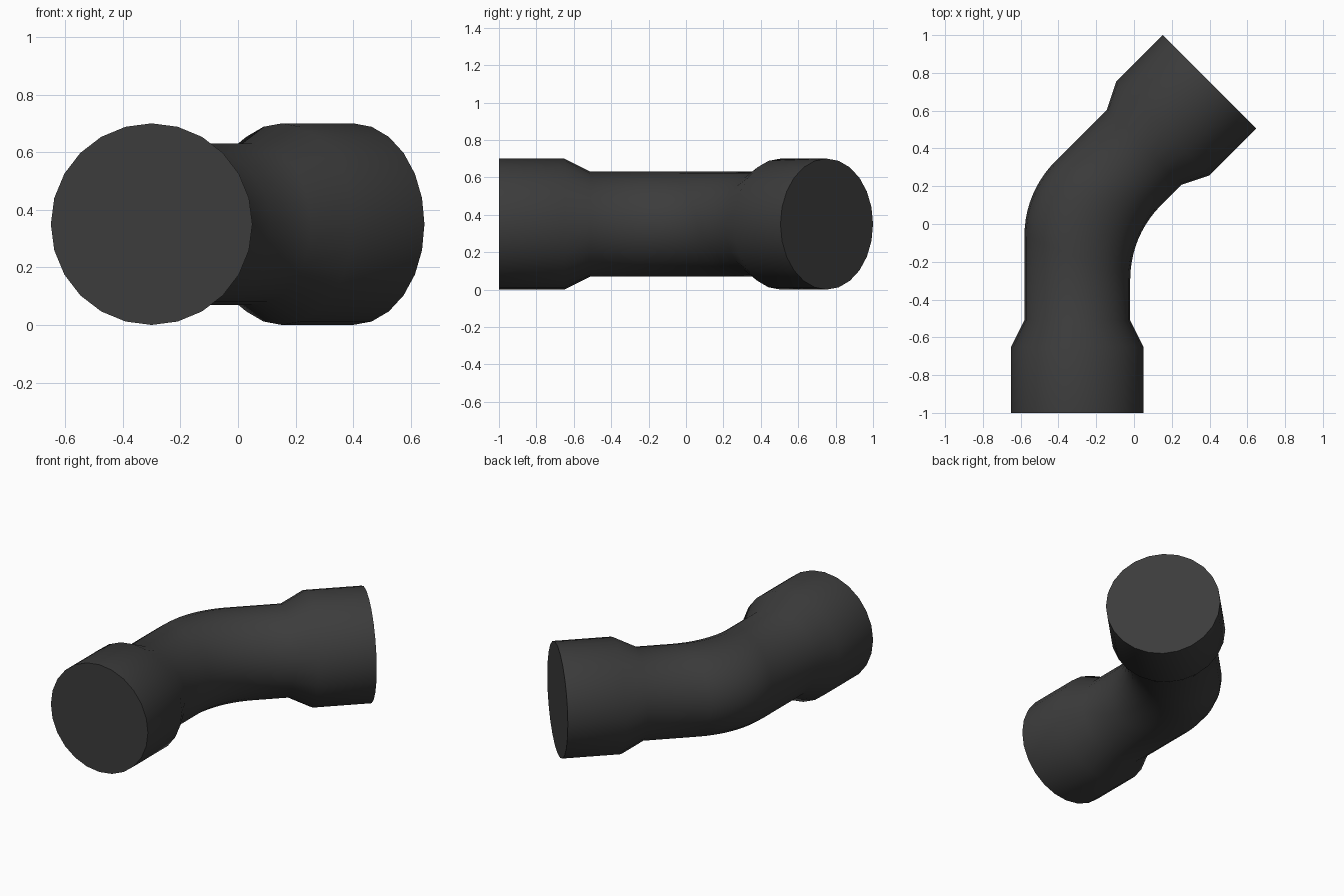
import bpy, bmesh, math
from mathutils import Vector

if "Cube" in bpy.data.objects:
    bpy.data.objects.remove(bpy.data.objects["Cube"])

SIDES = 24
R_SOCKET, R_PIPE = 0.35, 0.28
SOCKET_LEN, SHOULDER_LEN = 0.35, 0.49     # distances from each open end
START = Vector((-0.30, -1.0, 0.35))
CORNER = Vector((-0.30, 0.0525, 0.35))    # where the two axes meet
END = Vector((0.40, 0.7525, 0.35))
BEND = math.radians(45)
TAN_LEN, BEND_STEPS = 0.23, 10

bm = bmesh.new()


def ring(centre, radius, across):
    """Ring of vertices; 'across' is the in-plane vector for unit radius."""
    verts = []
    for i in range(SIDES):
        a = 2 * math.pi * i / SIDES
        p = centre + across * (radius * math.cos(a))
        p.z += radius * math.sin(a)
        verts.append(bm.verts.new(p))
    return verts


profile = [(0, R_SOCKET), (SOCKET_LEN, R_SOCKET), (SHOULDER_LEN, R_PIPE)]
rings = []

# straight socket at the front
for d, r in profile:
    rings.append(ring(START + Vector((0, d, 0)), r, Vector((1, 0, 0))))

# rounded mitre: the mitre section slides along a fillet arc
mitre = Vector((1, -math.tan(BEND / 2), 0))
fillet = TAN_LEN / math.tan(BEND / 2)
for i in range(BEND_STEPS + 1):
    t = BEND * i / BEND_STEPS
    offset = Vector((fillet * (1 - math.cos(t)), fillet * math.sin(t) - TAN_LEN, 0))
    rings.append(ring(CORNER + offset, R_PIPE, mitre))

# angled socket at the back
axis = Vector((math.sin(BEND), math.cos(BEND), 0))
side = Vector((math.cos(BEND), -math.sin(BEND), 0))
for d, r in reversed(profile):
    rings.append(ring(END - axis * d, r, side))

# skin and end caps
for a, b in zip(rings, rings[1:]):
    for i in range(SIDES):
        j = (i + 1) % SIDES
        bm.faces.new((a[i], a[j], b[j], b[i]))
bm.faces.new(rings[0])
bm.faces.new(rings[-1])
bmesh.ops.recalc_face_normals(bm, faces=bm.faces[:])

mesh = bpy.data.meshes.new("pipe_elbow")
bm.to_mesh(mesh)
bm.free()
elbow = bpy.data.objects.new("pipe_elbow", mesh)
bpy.context.collection.objects.link(elbow)

# dark plastic colour
mat = bpy.data.materials.new("dark_plastic")
mat.diffuse_color = (0.045, 0.045, 0.045, 1)
mat.use_nodes = True
mat.node_tree.nodes["Principled BSDF"].inputs["Base Color"].default_value = mat.diffuse_color
mesh.materials.append(mat)

bpy.context.view_layer.objects.active = elbow
elbow.select_set(True)
bpy.ops.object.shade_smooth_by_angle(angle=math.radians(40))
